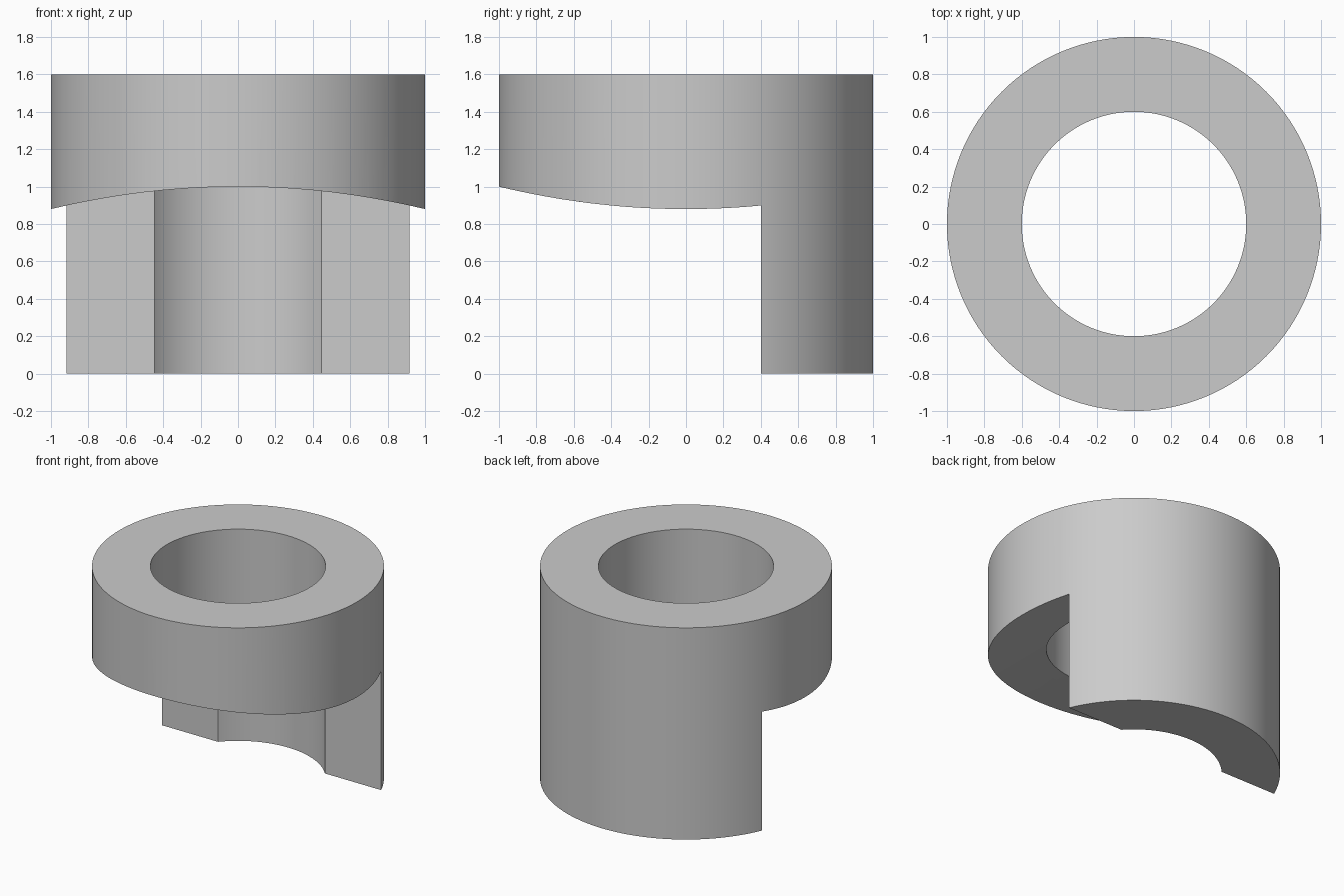
import bpy
import bmesh
import math

default = bpy.data.objects.get("Cube")
if default:
    bpy.data.objects.remove(default, do_unlink=True)

OUTER, INNER, HEIGHT = 1.0, 0.6, 1.6
NOTCH_TOP, NOTCH_BACK, SAG = 1.0, 0.4, 0.12
SEGMENTS = 128

grey = bpy.data.materials.new("plain grey")
grey.use_nodes = True
colour = (0.6, 0.6, 0.6, 1)
grey.diffuse_color = colour
grey.node_tree.nodes["Principled BSDF"].inputs["Base Color"].default_value = colour


def new_object(name, bm):
    bmesh.ops.recalc_face_normals(bm, faces=bm.faces)
    mesh = bpy.data.meshes.new(name)
    bm.to_mesh(mesh)
    bm.free()
    mesh.materials.append(grey)
    obj = bpy.data.objects.new(name, mesh)
    bpy.context.collection.objects.link(obj)
    return obj


# Thick-walled sleeve: a rectangular section spun around z
bm = bmesh.new()
section = [(INNER, 0), (OUTER, 0), (OUTER, HEIGHT), (INNER, HEIGHT)]
verts = [bm.verts.new((r, 0, z)) for r, z in section]
edges = [bm.edges.new((verts[i], verts[i - 1])) for i in range(4)]
bmesh.ops.spin(bm, geom=verts + edges, cent=(0, 0, 0), axis=(0, 0, 1),
               angle=math.tau, steps=SEGMENTS, use_merge=True)
bmesh.ops.remove_doubles(bm, verts=bm.verts, dist=1e-5)
sleeve = new_object("notched_sleeve", bm)

# Cutter for the front notch: arched profile extruded from front to back
bm = bmesh.new()
xs = [-1.2 + 0.1 * i for i in range(25)]
profile = [(x, NOTCH_TOP - SAG * x * x) for x in xs] + [(1.2, -0.2), (-1.2, -0.2)]
face = bm.faces.new([bm.verts.new((x, -1.2, z)) for x, z in profile])
moved = bmesh.ops.extrude_face_region(bm, geom=[face])["geom"]
bmesh.ops.translate(bm, vec=(0, NOTCH_BACK + 1.2, 0),
                    verts=[g for g in moved if isinstance(g, bmesh.types.BMVert)])
cutter = new_object("notch_cutter", bm)
cutter.hide_render = True

# Cut the notch, then drop the cutter
cut = sleeve.modifiers.new("notch", "BOOLEAN")
cut.operation = "DIFFERENCE"
cut.solver = "EXACT"
cut.object = cutter
bpy.ops.object.select_all(action="DESELECT")
sleeve.select_set(True)
bpy.context.view_layer.objects.active = sleeve
bpy.ops.object.modifier_apply(modifier=cut.name)
bpy.data.objects.remove(cutter, do_unlink=True)

# Smooth round walls with crisp rims
bpy.ops.object.shade_smooth_by_angle(angle=math.radians(30))
